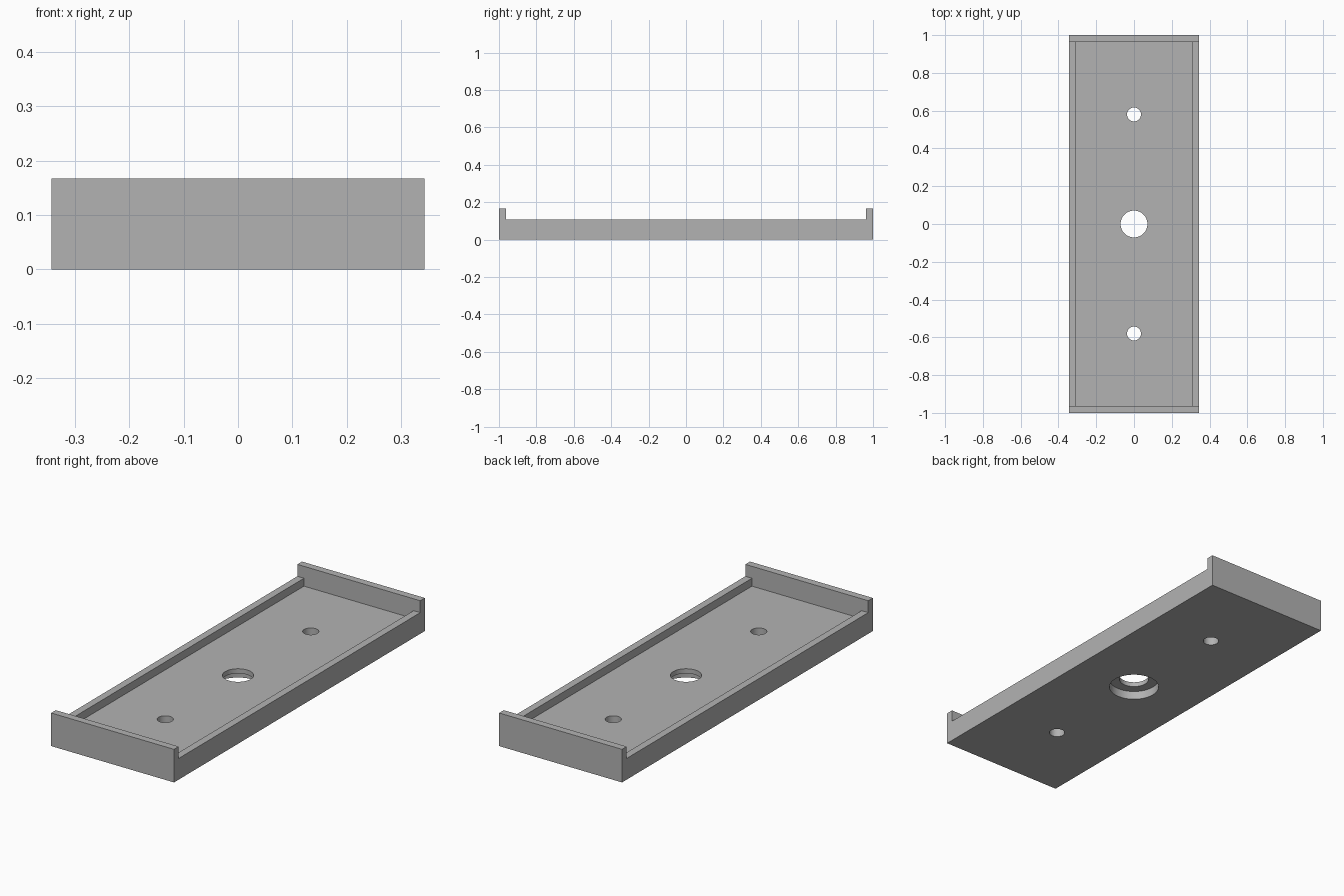
import bpy

cube = bpy.data.objects.get("Cube")
if cube:
    bpy.data.objects.remove(cube, do_unlink=True)

# Overall sizes
HALF_W, HALF_L = 0.343, 1.0
WALL = 0.037
FLOOR_Z, SIDE_Z, END_Z = 0.067, 0.107, 0.167
BORE_Z = 0.043
BELOW, ABOVE = -0.1, 0.3

grey = bpy.data.materials.new("light grey")
grey.use_nodes = True
colour = (0.45, 0.45, 0.45, 1)
grey.diffuse_color = colour
grey.node_tree.nodes["Principled BSDF"].inputs["Base Color"].default_value = colour


def box(name, half_x, half_y, z0, z1):
    bpy.ops.mesh.primitive_cube_add(size=2, location=(0, 0, (z0 + z1) / 2))
    obj = bpy.context.object
    obj.name = name
    obj.scale = (half_x, half_y, (z1 - z0) / 2)
    bpy.ops.object.transform_apply(location=True, scale=True)
    return obj


def cylinder(name, radius, y, z0, z1):
    bpy.ops.mesh.primitive_cylinder_add(
        vertices=64, radius=radius, depth=z1 - z0, location=(0, y, (z0 + z1) / 2))
    bpy.context.object.name = name
    return bpy.context.object


def cut(target, cutter):
    mod = target.modifiers.new(cutter.name, 'BOOLEAN')
    mod.operation = 'DIFFERENCE'
    mod.solver = 'EXACT'
    mod.object = cutter
    bpy.ops.object.select_all(action='DESELECT')
    target.select_set(True)
    bpy.context.view_layer.objects.active = target
    bpy.ops.object.modifier_apply(modifier=mod.name)
    bpy.data.objects.remove(cutter, do_unlink=True)


# Solid block that the tray is cut from
tray = box("mounting_tray", HALF_W, HALF_L, 0, END_Z)

# Lower the long sides between the two end walls, then sink the floor
cut(tray, box("side_lowering", HALF_W + WALL, HALF_L - WALL, SIDE_Z, ABOVE))
cut(tray, box("floor_recess", HALF_W - WALL, HALF_L - WALL, FLOOR_Z, ABOVE))

# Central hole, widened from underneath
cut(tray, cylinder("centre_hole", 0.071, 0, BELOW, ABOVE))
cut(tray, cylinder("counterbore", 0.119, 0, BELOW, BORE_Z))

# Screw hole towards each end
for side in (-1, 1):
    cut(tray, cylinder("screw_hole", 0.037, side * 0.58, BELOW, ABOVE))

# Finish
tray.data.materials.clear()
tray.data.materials.append(grey)
for face in tray.data.polygons:
    face.material_index = 0
bpy.ops.object.shade_smooth_by_angle()
